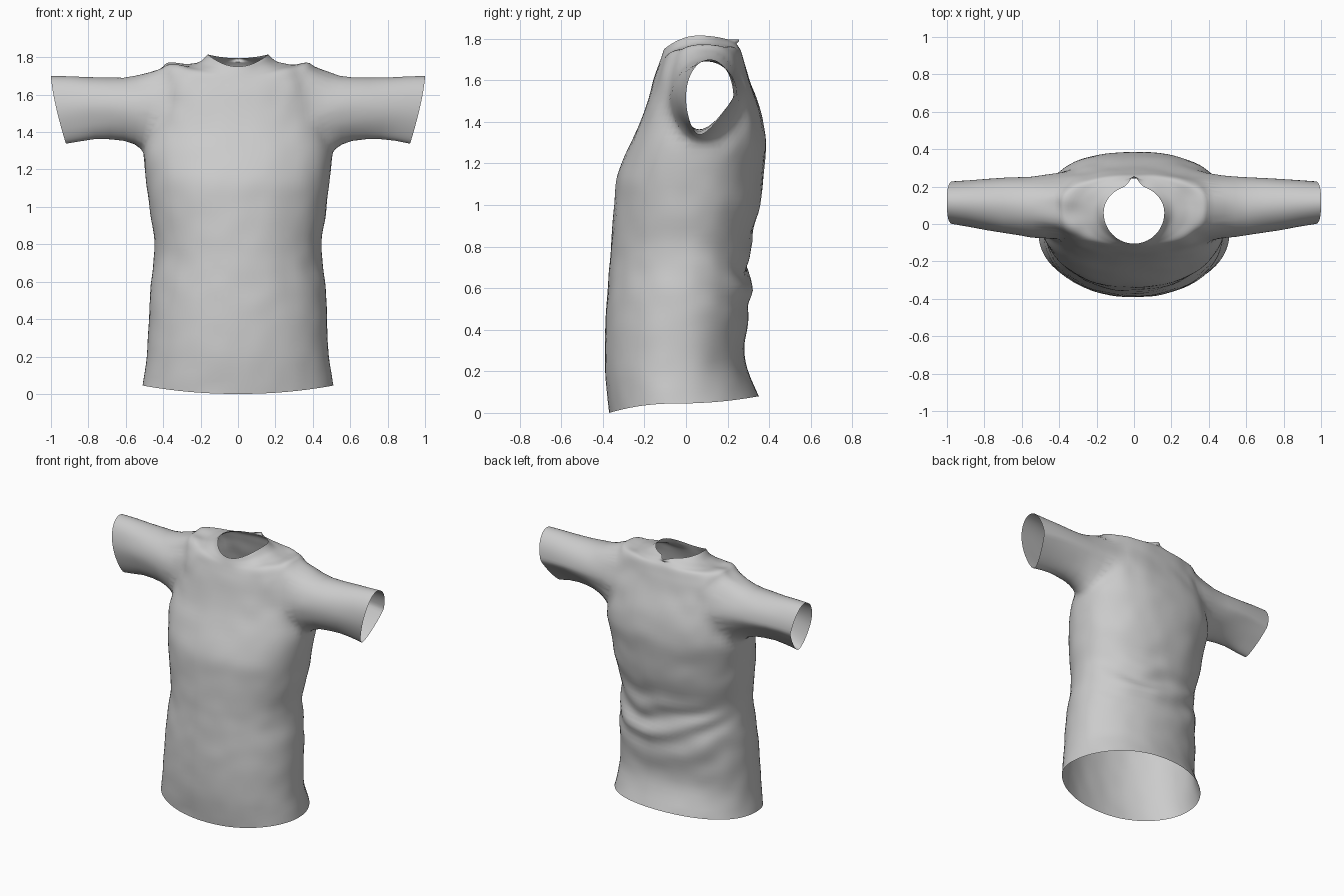
import bpy, bmesh, math
from mathutils import Vector, noise

if "Cube" in bpy.data.objects:
    bpy.data.objects.remove(bpy.data.objects["Cube"])

N = 80      # vertices around the torso
SUB = 5     # rings between key sections

# torso sections: z front, z side, z back, half width, y front, y back, y centre, roundness
KEYS = [
    (0.00, 0.045, 0.08, 0.510, -.370, .350, -.05, 2.1),
    (0.20, 0.20, 0.25, 0.487, -.390, .285, -.05, 2.1),
    (0.40, 0.40, 0.40, 0.477, -.390, .290, -.03, 2.1),
    (0.56, 0.56, 0.56, 0.468, -.380, .310, -.02, 2.1),
    (0.70, 0.70, 0.70, 0.452, -.368, .300, 0.00, 2.1),
    (0.82, 0.82, 0.82, 0.448, -.360, .312, 0.00, 2.1),
    (1.00, 1.00, 1.00, 0.474, -.345, .355, 0.02, 2.2),
    (1.14, 1.14, 1.14, 0.490, -.330, .372, 0.03, 2.2),
    (1.30, 1.30, 1.30, 0.505, -.265, .385, 0.06, 2.3),
    (1.45, 1.45, 1.45, 0.475, -.200, .360, 0.09, 2.4),
    (1.60, 1.60, 1.60, 0.445, -.155, .305, 0.10, 2.5),
    (1.66, 1.71, 1.69, 0.425, -.135, .280, 0.10, 2.4),
    (1.69, 1.77, 1.74, 0.385, -.125, .265, 0.10, 2.2),
    (1.715, 1.762, 1.765, 0.290, -.117, .250, 0.09, 2.0),
    (1.735, 1.775, 1.785, 0.210, -.110, .230, 0.08, 2.0),
    (1.75, 1.815, 1.795, 0.162, -.105, .205, 0.06, 2.0),
]

# sleeve sections: x, y front, y back, z bottom, z top, cuff slant, taper at the bottom
ARMHOLE = (0.45, -.080, .270, 1.29, 1.745, 0.00, 0.1)
SLEEVE = [
    (0.49, -.077, .262, 1.305, 1.715, -.02, 0.15),
    (0.54, -.070, .255, 1.335, 1.698, -.01, 0.2),
    (0.60, -.062, .250, 1.355, 1.690, 0.00, 0.25),
    (0.70, -.048, .248, 1.365, 1.690, 0.02, 0.3),
    (0.80, -.032, .242, 1.363, 1.693, 0.04, 0.35),
    (0.90, -.015, .235, 1.353, 1.697, 0.06, 0.4),
    (1.00, 0.000, .228, 1.338, 1.700, 0.08, 0.4),
]


def catmull(a, b, c, d, t):
    return tuple(0.5 * (2*q + (r-p)*t + (2*p-5*q+4*r-s)*t*t + (3*q-p-3*r+s)*t**3)
                 for p, q, r, s in zip(a, b, c, d))


def sections():
    last = len(KEYS) - 1
    for i in range(last):
        for k in range(SUB):
            yield catmull(KEYS[max(i-1, 0)], KEYS[i], KEYS[i+1], KEYS[min(i+2, last)], k / SUB)
    yield KEYS[-1]


def torso_point(sec, a):
    zf, zs, zb, hw, yf, yb, yc, n = sec
    c, s = math.cos(a), math.sin(a)
    x = hw * math.copysign(abs(c) ** (2/n), c)
    depth = (yb - yc) if s > 0 else (yc - yf)
    y = yc + depth * math.copysign(abs(s) ** (2/n), s)
    z = zs * c*c + (zb if s > 0 else zf) * s*s
    # draped folds across the lower back, and a small peak at the back of the neck
    if s > 0:
        window = math.exp(-((z - .64) / .22) ** 2) * s
        wander = .07 * noise.noise(Vector((x*3, z*4, 5)))
        phase = z - .6*x*x + .15*x + wander
        y += .013 * window * math.sin(phase * 2*math.pi / .19)
        if zs > 1.76 and hw < .25:
            y += .05 * math.exp(-(x / .03) ** 2) * (.25 - hw) / .09
    return Vector((x, y, z))


def sleeve_point(sec, d, side):
    x, y0, y1, z0, z1, slant, taper = sec
    down = max(0, -d.y)
    y = (y0+y1)/2 + (y1-y0)/2 * d.x * (1 - taper*down) - .12*down*taper
    z = (z0+z1)/2 + (z1-z0)/2 * d.y
    return Vector((side * (x - slant * ((1 - d.y) / 2) ** 1.4), y, z))


bm = bmesh.new()

# torso tube from hem to neckline
rings = [[bm.verts.new(torso_point(sec, 2*math.pi*j/N)) for j in range(N)] for sec in sections()]
for lo, hi in zip(rings, rings[1:]):
    for j in range(N):
        k = (j + 1) % N
        bm.faces.new((lo[j], lo[k], hi[k], hi[j]))

# armholes cut in the sides
_, ay0, ay1, az0, az1, _, _ = ARMHOLE
ac = Vector(((ay0+ay1)/2, (az0+az1)/2))


def arm_dir(co):
    return Vector(((co.y-ac.x) / ((ay1-ay0)/2), (co.z-ac.y) / ((az1-az0)/2)))


cut = [f for f in bm.faces if abs(f.calc_center_median().x) > .25
       and arm_dir(f.calc_center_median()).length < 1]
bmesh.ops.delete(bm, geom=cut, context='FACES')

# sleeves grown from each armhole edge
joint = set()
for side in (-1, 1):
    edges = [e for e in bm.edges if e.is_boundary
             and all(v.co.x*side > .22 and 1.2 < v.co.z < 1.8 for v in e.verts)]
    near = {}
    for e in edges:
        a, b = e.verts
        near.setdefault(a, []).append(b)
        near.setdefault(b, []).append(a)
    dirs = {v: arm_dir(v.co).normalized() for v in near}
    for _ in range(8):
        dirs = {v: (dirs[v] + sum((dirs[w] for w in near[v]), Vector((0, 0)))).normalized()
                for v in near}
    for v, d in dirs.items():
        p = sleeve_point(ARMHOLE, d, side)
        v.co.y, v.co.z = p.y, p.z
    pairs = [tuple(e.verts) for e in edges]
    prev = {v: v for v in near}
    joint |= set(near)
    for i, sec in enumerate(SLEEVE):
        new = {v: bm.verts.new(sleeve_point(sec, d, side)) for v, d in dirs.items()}
        for a, b in pairs:
            bm.faces.new((prev[a], prev[b], new[b], new[a]))
        prev = new
        if i < 2:
            joint |= set(new.values())

# relax the seam between torso and sleeves
for _ in range(2):
    joint |= {e.other_vert(v) for v in joint for e in v.link_edges}
soft = [v for v in joint if not v.is_boundary]
for _ in range(3):
    bmesh.ops.smooth_vert(bm, verts=soft, factor=.5, use_axis_x=True, use_axis_y=True, use_axis_z=True)

# soft cloth puckers, strongest around the shoulders
bmesh.ops.recalc_face_normals(bm, faces=bm.faces)
bm.normal_update()
for v in bm.verts:
    if not v.is_boundary:
        shoulder = math.exp(-((abs(v.co.x) - .38) / .15) ** 2) * max(0, min(1, (v.co.z - 1.3) / .3))
        v.co += v.normal * noise.noise(v.co * 9) * (.004 + .012 * shoulder)

mesh = bpy.data.meshes.new("shirt")
bm.to_mesh(mesh)
bm.free()
shirt = bpy.data.objects.new("shirt", mesh)
bpy.context.collection.objects.link(shirt)
bpy.context.view_layer.objects.active = shirt
shirt.select_set(True)
bpy.ops.object.shade_smooth_by_angle(angle=math.radians(50))
